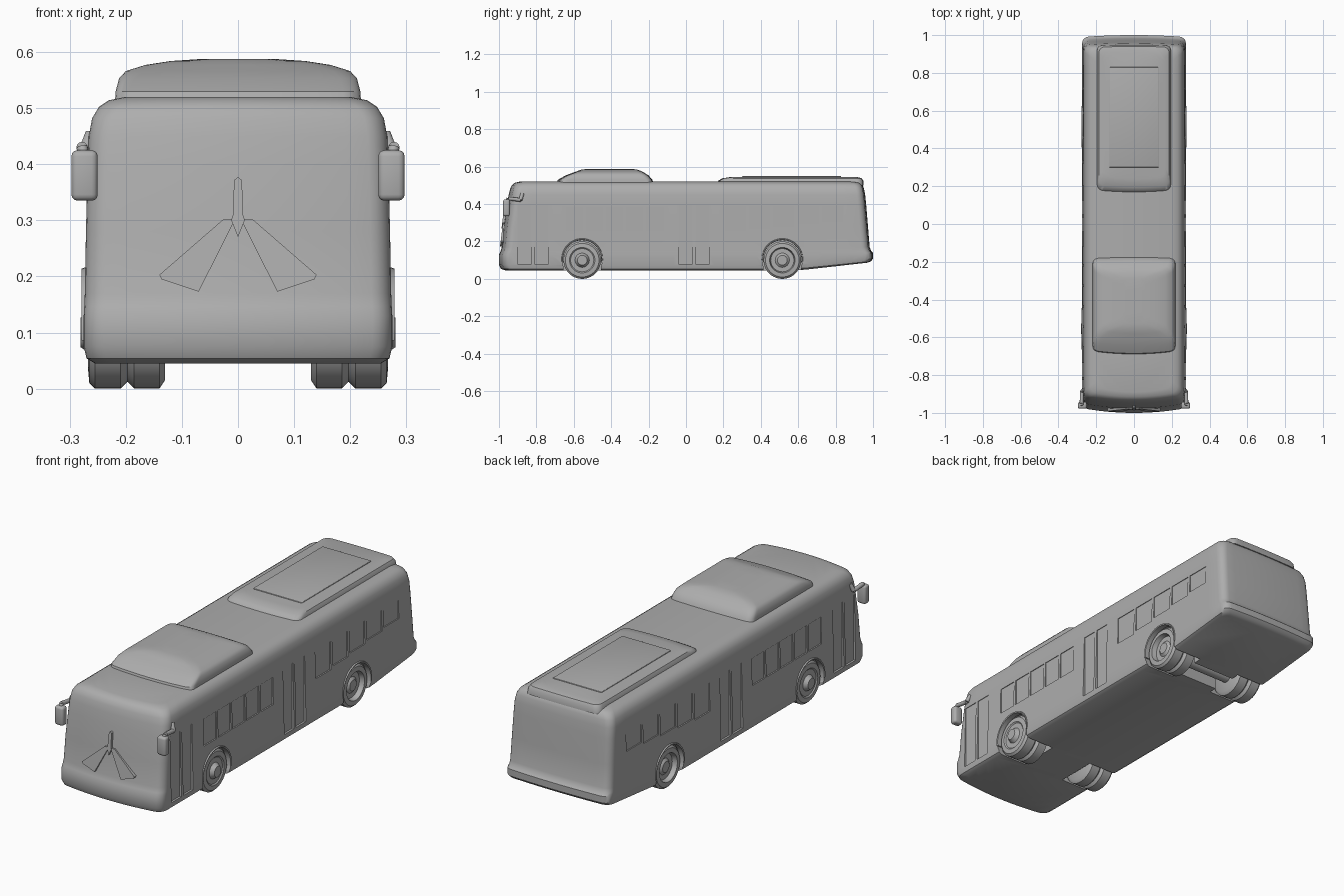
import bpy, bmesh, math
from mathutils import Vector, Matrix

if "Cube" in bpy.data.objects:
    bpy.data.objects.remove(bpy.data.objects["Cube"])

grey = bpy.data.materials.new("body grey")
grey.diffuse_color = (0.42, 0.42, 0.42, 1)
grey.use_nodes = True
grey.node_tree.nodes["Principled BSDF"].inputs["Base Color"].default_value = grey.diffuse_color


def finish(name, bm, angle=35, mat=True):
    bmesh.ops.recalc_face_normals(bm, faces=bm.faces)
    me = bpy.data.meshes.new(name)
    bm.to_mesh(me)
    bm.free()
    ob = bpy.data.objects.new(name, me)
    bpy.context.collection.objects.link(ob)
    if mat:
        me.materials.append(grey)
        smooth(ob, angle)
    return ob


def smooth(ob, angle=35):
    bpy.ops.object.select_all(action='DESELECT')
    ob.select_set(True)
    bpy.context.view_layer.objects.active = ob
    bpy.ops.object.shade_smooth_by_angle(angle=math.radians(angle))


def ring(hw, yf, yr, r, bow):
    """Rounded rectangle in plan, with a bowed front."""
    pts = []
    cs = [(hw - r, yr - r, 0), (-hw + r, yr - r, 90), (-hw + r, yf + r, 180), (hw - r, yf + r, 270)]
    for i, (cx, cy, a0) in enumerate(cs):
        for k in range(6):
            a = math.radians(a0 + 18 * k)
            pts.append(Vector((cx + r * math.cos(a), cy + r * math.sin(a))))
        a, b = pts[-1], Vector(cs[(i + 1) % 4][:2])
        b = b + r * Vector((math.cos(math.radians(a0 + 90)), math.sin(math.radians(a0 + 90))))
        n = 12 if i % 2 == 0 else 26
        pts += [a.lerp(b, k / n) for k in range(1, n)]
    for p in pts:
        s = (p.y - yf) / (yr - yf)
        p.y += bow * (p.x / hw) ** 2 * ((1 - s) - 0.4 * s)
    return pts


def loft(name, layers, r, bow, tail=False):
    """Stack rounded plan outlines: (z, half width, front y, rear y)."""
    bm = bmesh.new()
    loops = []
    for z, hw, yf, yr in layers:
        loop = []
        for p in ring(hw, yf, yr, r, bow):
            lift = 0
            if tail:   # underside rises towards the rear
                lift = 0.045 * max(0, (p.y - 0.6) / 0.4) * max(0, (0.15 - z) / 0.105)
            loop.append(bm.verts.new((p.x, p.y, z + lift)))
        loops.append(loop)
    n = len(loops[0])
    for a, b in zip(loops, loops[1:]):
        for i in range(n):
            bm.faces.new((a[i], a[(i + 1) % n], b[(i + 1) % n], b[i]))
    for cap in (loops[0], loops[-1]):
        bmesh.ops.triangulate(bm, faces=[bm.faces.new(cap)])
    return finish(name, bm)


def add_box(bm, lo, hi, bevel=0):
    lo, hi = Vector(lo), Vector(hi)
    m = Matrix.Translation((lo + hi) / 2) @ Matrix.Diagonal((*(hi - lo), 1))
    vs = bmesh.ops.create_cube(bm, size=1, matrix=m)['verts']
    if bevel:
        es = list({e for v in vs for e in v.link_edges})
        bmesh.ops.bevel(bm, geom=es, offset=bevel, segments=3, profile=0.5, affect='EDGES')


def add_rod(bm, a, b, r, seg=24):
    a, b = Vector(a), Vector(b)
    q = (b - a).to_track_quat('Z', 'Y').to_matrix().to_4x4()
    bmesh.ops.create_cone(bm, cap_ends=True, segments=seg, radius1=r, radius2=r,
                          depth=(b - a).length, matrix=Matrix.Translation((a + b) / 2) @ q)


def cut(target, bm):
    cutter = finish("cutter", bm, mat=False)
    cutter.hide_render = True
    mod = target.modifiers.new("cut", 'BOOLEAN')
    mod.operation, mod.object, mod.solver = 'DIFFERENCE', cutter, 'EXACT'
    bpy.context.view_layer.objects.active = target
    bpy.ops.object.modifier_apply(modifier=mod.name)
    bpy.data.objects.remove(cutter)


# Body shell
body = loft("bus_body", [
    (0.045, .255, -.965, .970), (0.054, .270, -.990, .988), (0.075, .275, -1.0, 1.0),
    (0.130, .275, -1.0, 1.0), (0.147, .274, -.992, .990), (0.170, .273, -.985, .982),
    (0.280, .271, -.975, .973), (0.400, .268, -.957, .963), (0.450, .266, -.948, .958),
    (0.482, .260, -.940, .952), (0.502, .248, -.930, .944), (0.514, .230, -.915, .930),
    (0.520, .200, -.890, .900)], 0.035, 0.025, tail=True)

AXLES = {"front": -0.555, "rear": 0.515}

# Wheel wells: round arch with an open box below it
for y in AXLES.values():
    for s in (-1, 1):
        bm = bmesh.new()
        add_rod(bm, (s * 0.115, y, 0.105), (s * 0.32, y, 0.105), 0.108, 40)
        cut(body, bm)
        bm = bmesh.new()
        add_box(bm, (min(s * .114, s * .32), y - .1, 0), (max(s * .114, s * .32), y + .1, .1))
        cut(body, bm)
bm = bmesh.new()
add_box(bm, (-.13, .455, 0), (.13, .575, .12))
cut(body, bm)

# Side windows and doors, shallow recesses on both sides
panes = [(-.645 + .108 * i, -.55 + .108 * i, .255, .385) for i in range(5)]
panes += [(.205 + .13 * i, .32 + .13 * i, .255 + .012 * i, .39) for i in range(5)]
panes += [(-.90, -.825, .08, .395), (-.81, -.735, .08, .395), (-.04, .035, .08, .395), (.05, .125, .08, .395)]
bm = bmesh.new()
for s in (-1, 1):
    for y0, y1, z0, z1 in panes:
        add_box(bm, (min(s * .265, s * .3), y0, z0), (max(s * .265, s * .3), y1, z1))
cut(body, bm)
smooth(body)

# Roof units
loft("front_roof_unit", [
    (0.500, .220, -.695, -.170), (0.530, .218, -.685, -.180), (0.553, .212, -.645, -.200),
    (0.566, .200, -.610, -.220), (0.577, .165, -.580, -.240), (0.584, .120, -.560, -.260),
    (0.588, .060, -.530, -.290)], 0.03, 0.015)
loft("rear_roof_unit", [
    (0.500, .198, .160, .950), (0.525, .194, .172, .948), (0.538, .186, .195, .940),
    (0.545, .165, .240, .915)], 0.03, 0.01)
bm = bmesh.new()
add_box(bm, (-.13, .30, .53), (.13, .83, .549), .003)
finish("rear_roof_hatch", bm)

# Wheels, hubs and arch lips
for label, y in AXLES.items():
    hub = 0.281 if label == "front" else 0.254
    dish = 0.262 if label == "front" else 0.244
    prof = [(.13, 0), (.13, .085), (.14, .1), (.185, .1), (.197, .088), (.209, .1), (.255, .1),
            (.265, .09), (.267, .068), (dish, .062), (dish, .038), (hub, .026), (hub, 0)]
    for s, side in ((-1, "left"), (1, "right")):
        bm = bmesh.new()
        vs = [bm.verts.new((s * x, y, 0.1 + r)) for x, r in prof]
        es = [bm.edges.new(p) for p in zip(vs, vs[1:])]
        bmesh.ops.spin(bm, geom=vs + es, cent=(0, y, 0.1), axis=(1, 0, 0), angle=2 * math.pi, steps=40)
        bmesh.ops.remove_doubles(bm, verts=bm.verts, dist=1e-4)
        finish(f"{label}_{side}_wheel", bm)
        bm = bmesh.new()
        rows = []
        for k in range(25):
            a = math.radians(-10 + 200 * k / 24)
            rows.append([bm.verts.new((s * x, y + r * math.cos(a), .105 + r * math.sin(a)))
                         for x, r in ((.25, .102), (.277, .103), (.279, .109), (.25, .118))])
        for a, b in zip(rows, rows[1:]):
            for i in range(4):
                bm.faces.new((a[i], a[(i + 1) % 4], b[(i + 1) % 4], b[i]))
        bm.faces.new(rows[0])
        bm.faces.new(rows[-1])
        finish(f"{label}_{side}_arch_lip", bm)
bm = bmesh.new()
add_rod(bm, (-.14, .515, .09), (.14, .515, .09), .03)
finish("rear_axle", bm)

# Mirrors with arms
for s, side in ((-1, "left"), (1, "right")):
    bm = bmesh.new()
    add_box(bm, (min(s * .25, s * .297), -.978, .335), (max(s * .25, s * .297), -.942, .425), .011)
    finish(f"{side}_mirror", bm, 50)
    bm = bmesh.new()
    path = [(.274, -.958, .41), (.278, -.95, .43), (.275, -.885, .422), (.262, -.875, .455)]
    for a, b in zip(path, path[1:]):
        add_rod(bm, (s * a[0], *a[1:]), (s * b[0], *b[1:]), .010, 12)
    finish(f"{side}_mirror_arm", bm, 50)


# Windscreen wipers: slanted plates lying on the front, plus a centre fin
def plate(name, outline, proud):
    bm = bmesh.new()
    front = [bm.verts.new((x, -.985 + (z - .17) * .125 - proud, z)) for x, z in outline]
    f = bm.faces.new(front)
    geo = bmesh.ops.extrude_face_region(bm, geom=[f])['geom']
    bmesh.ops.translate(bm, verts=[g for g in geo if isinstance(g, bmesh.types.BMVert)], vec=(0, .03, 0))
    finish(name, bm)


for s, side in ((-1, "left"), (1, "right")):
    plate(f"{side}_wiper", [(s * x, z) for x, z in
          ((.006, .302), (.026, .302), (.140, .203), (.136, .195), (.070, .173), (.012, .288))], .010)
plate("wiper_fin", [(-.007, .372), (0, .377), (.007, .372), (.009, .31), (.012, .30),
                    (0, .27), (-.012, .30), (-.009, .31)], .014)
